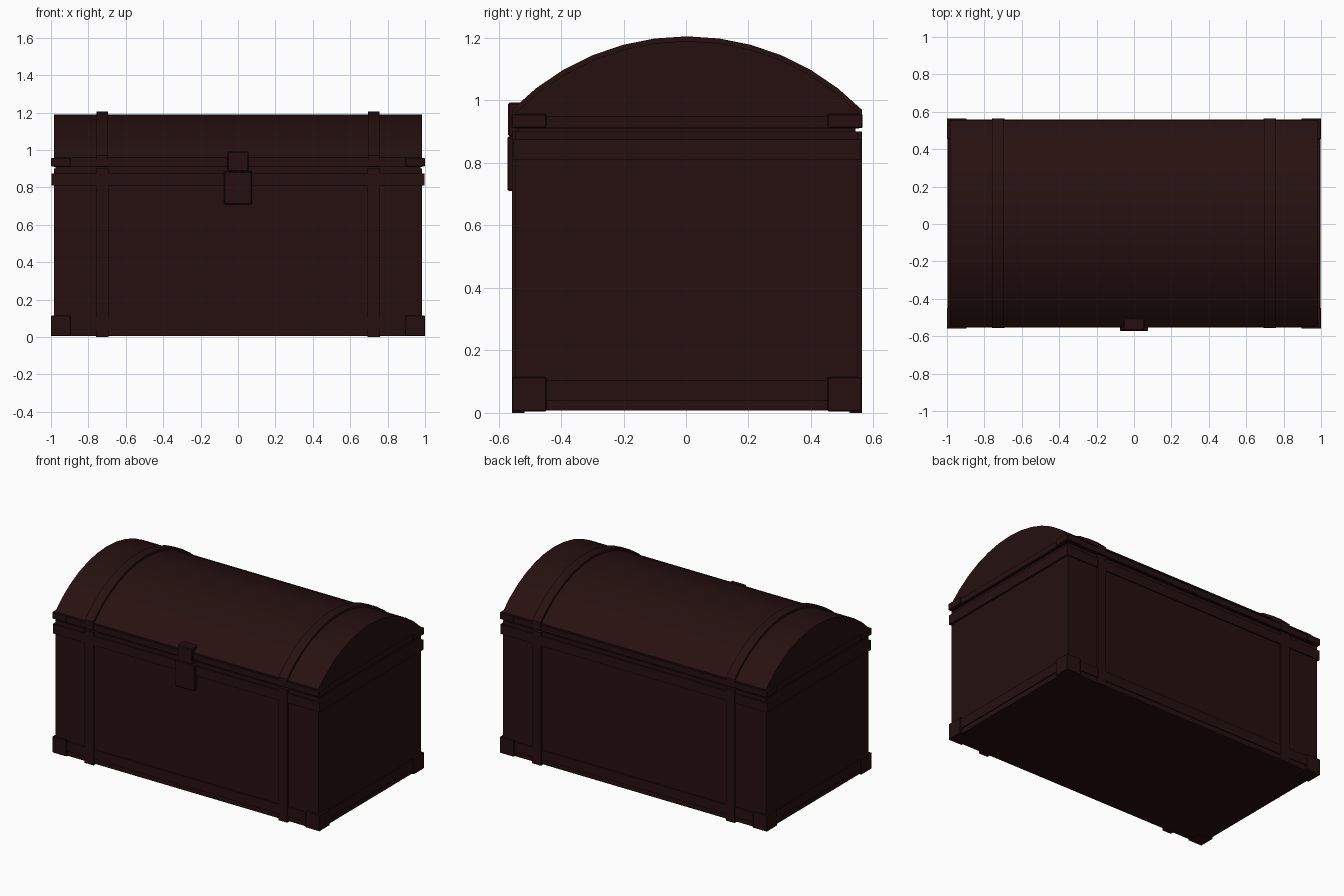
import bpy, bmesh, math

cube = bpy.data.objects.get("Cube")
if cube:
    bpy.data.objects.remove(cube, do_unlink=True)

wood = bpy.data.materials.new("dark_mahogany")
wood.use_nodes = True
COLOR = (0.019, 0.0052, 0.005, 1)
wood.diffuse_color = COLOR
wood.node_tree.nodes["Principled BSDF"].inputs["Base Color"].default_value = COLOR

CY = 0.003          # body centre in depth
ARC_Z = 0.42        # centre height of the lid arc
STEPS = 12


def finish(name, bm, smooth=False, bevel=0):
    bmesh.ops.recalc_face_normals(bm, faces=bm.faces)
    mesh = bpy.data.meshes.new(name)
    bm.to_mesh(mesh)
    bm.free()
    mesh.materials.append(wood)
    ob = bpy.data.objects.new(name, mesh)
    bpy.context.collection.objects.link(ob)
    if bevel:
        mod = ob.modifiers.new("soft_edges", "BEVEL")
        mod.width = bevel
        mod.segments = 1
    if smooth:
        bpy.ops.object.select_all(action="DESELECT")
        ob.select_set(True)
        bpy.context.view_layer.objects.active = ob
        bpy.ops.object.shade_smooth_by_angle(angle=math.radians(30))
    return ob


def box(name, x, y, z, bevel=0):
    """Box between (low, high) pairs on each axis."""
    bm = bmesh.new()
    bmesh.ops.create_cube(bm, size=1)
    for v in bm.verts:
        v.co = [lo + (c + 0.5) * (hi - lo) for c, (lo, hi) in zip(v.co, (x, y, z))]
    return finish(name, bm, bevel=bevel)


def extrude_x(name, profile, x0, x1):
    """Extrude a (y, z) outline along x."""
    bm = bmesh.new()
    face = bm.faces.new([bm.verts.new((x0, y, z)) for y, z in profile])
    res = bmesh.ops.extrude_face_region(bm, geom=[face])
    verts = [g for g in res["geom"] if isinstance(g, bmesh.types.BMVert)]
    bmesh.ops.translate(bm, verts=verts, vec=(x1 - x0, 0, 0))
    return finish(name, bm, smooth=True)


def arc(radius, half):
    """Arch points from front to back."""
    a = math.asin(half / radius)
    angles = [-a + 2 * a * i / STEPS for i in range(STEPS + 1)]
    return [(CY + radius * math.sin(t), ARC_Z + radius * math.cos(t)) for t in angles]


# Body and arched lid
box("body", (-0.985, 0.985), (CY - 0.548, CY + 0.548), (0.007, 0.9))
box("lid_seam", (-0.975, 0.975), (CY - 0.54, CY + 0.54), (0.89, 0.92))
lid = [(CY - 0.55, 0.91)] + arc(0.77, 0.55) + [(CY + 0.55, 0.91)]
extrude_x("lid", lid, -0.985, 0.985)

# Trim bands running all the way round
for name, hx, hy, z in (
    ("base_band", 0.992, 0.555, (0.04, 0.105)),
    ("body_rim", 0.998, 0.557, (0.81, 0.875)),
    ("lid_rim", 0.992, 0.557, (0.912, 0.95)),
):
    box(name, (-hx, hx), (CY - hy, CY + hy), z)

# Corner guards on the base and the lid
for sx, side in ((-1, "right"), (1, "left")):
    for sy, end in ((-1, "front"), (1, "back")):
        xs = sorted((sx * 0.895, sx * 1.0))
        ys = sorted((CY + sy * 0.45, CY + sy * 0.56))
        box(f"base_corner_{end}_{side}", xs, ys, (0.005, 0.115), 0.003)
        ys = sorted((CY + sy * 0.45, CY + sy * 0.562))
        box(f"lid_corner_{end}_{side}", xs, ys, (0.912, 0.957), 0.003)

    # Straps: upright on front and back, bent over the lid
    cx = sx * 0.725
    for sy, end in ((-1, "front"), (1, "back")):
        ys = sorted((CY + sy * 0.52, CY + sy * 0.56))
        box(f"strap_{end}_{side}", (cx - 0.033, cx + 0.033), ys, (0, 0.9))
    outer = arc(0.785, 0.56)
    inner = arc(0.755, 0.53)
    hoop = [(CY - 0.56, 0.912)] + outer + [(CY + 0.56, 0.912), (CY + 0.53, 0.912)]
    hoop += inner[::-1] + [(CY - 0.53, 0.912)]
    extrude_x(f"lid_strap_{side}", hoop, cx - 0.031, cx + 0.031)

# Latch: plate on the body, hasp on the lid
box("latch_plate", (-0.075, 0.075), (-0.572, -0.54), (0.71, 0.885), 0.005)
box("latch_hasp", (-0.055, 0.055), (-0.57, -0.5), (0.885, 0.993), 0.005)
